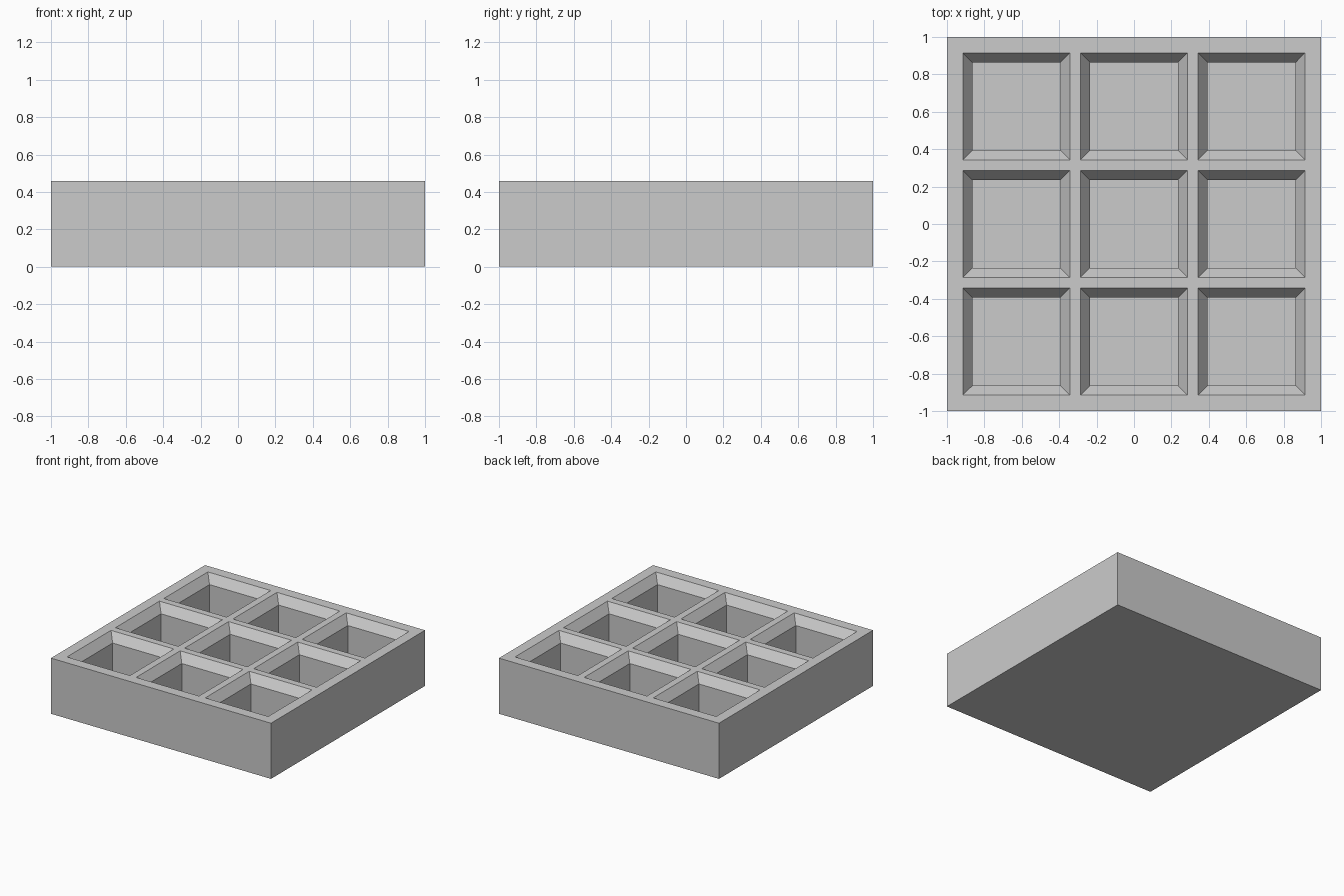
import bpy, bmesh
from mathutils import Vector

default = bpy.data.objects.get("Cube")
if default:
    bpy.data.objects.remove(default, do_unlink=True)

# Proportions: the tray is 140 units wide, scaled to 2
U = 2 / 140
SIDE, HEIGHT = 140 * U, 32 * U
POCKET, PITCH = 40 * U, 44 * U
CHAMFER, FLOOR = 5 * U, 2 * U

grey = bpy.data.materials.new("plain grey")
grey.use_nodes = True
colour = (0.6, 0.6, 0.6, 1)
grey.diffuse_color = colour
grey.node_tree.nodes["Principled BSDF"].inputs["Base Color"].default_value = colour

# Top outline and grid lines: rim, pocket, rib, pocket, rib, pocket, rim
lines = [-SIDE / 2]
for i in (-1, 0, 1):
    lines += [i * PITCH - POCKET / 2, i * PITCH + POCKET / 2]
lines.append(SIDE / 2)

bm = bmesh.new()
grid = [[bm.verts.new((x, y, HEIGHT)) for y in lines] for x in lines]
n = len(lines) - 1
pockets = []
for i in range(n):
    for j in range(n):
        face = bm.faces.new((grid[i][j], grid[i + 1][j],
                             grid[i + 1][j + 1], grid[i][j + 1]))
        if i % 2 and j % 2:
            pockets.append(face)

# Outer walls and underside
rim = [e for e in bm.edges if e.is_boundary]
walls = bmesh.ops.extrude_edge_only(bm, edges=rim)["geom"]
for v in walls:
    if isinstance(v, bmesh.types.BMVert):
        v.co.z = 0
base_edges = [e for e in walls if isinstance(e, bmesh.types.BMEdge) and e.is_boundary]
bmesh.ops.contextual_create(bm, geom=base_edges)

# Pockets: sloping chamfer, then straight walls down to a flat floor
for face in pockets:
    bmesh.ops.inset_individual(bm, faces=[face], thickness=CHAMFER, depth=0)
    for v in face.verts:
        v.co.z = HEIGHT - CHAMFER
    deep = bmesh.ops.extrude_discrete_faces(bm, faces=[face])["faces"][0]
    bmesh.ops.translate(bm, verts=deep.verts,
                        vec=Vector((0, 0, FLOOR - HEIGHT + CHAMFER)))

# Merge flat areas and tidy the shell
bmesh.ops.remove_doubles(bm, verts=bm.verts, dist=0.0001)
bmesh.ops.recalc_face_normals(bm, faces=bm.faces)

mesh = bpy.data.meshes.new("pocket_tray")
bm.to_mesh(mesh)
bm.free()
mesh.materials.append(grey)
tray = bpy.data.objects.new("pocket_tray", mesh)
bpy.context.collection.objects.link(tray)
